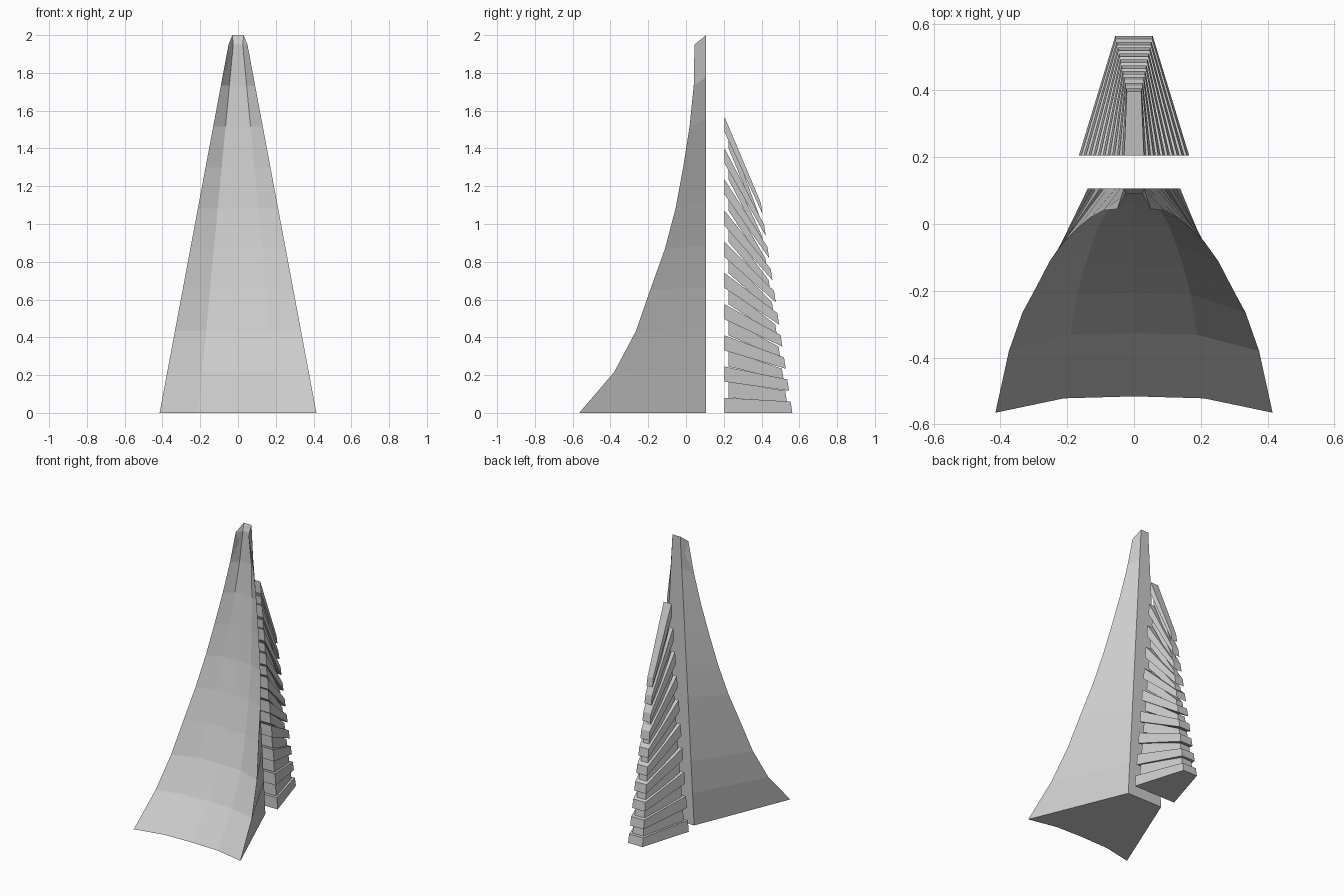
import bpy, bmesh

if "Cube" in bpy.data.objects:
    bpy.data.objects.remove(bpy.data.objects["Cube"])

def finish(bm, name):
    bmesh.ops.recalc_face_normals(bm, faces=bm.faces)
    me = bpy.data.meshes.new(name)
    bm.to_mesh(me)
    bm.free()
    ob = bpy.data.objects.new(name, me)
    bpy.context.collection.objects.link(ob)
    return ob

def hexa(bm, inner, outer):
    """Block between two end rectangles, each given as (y, z, half width) at bottom and top."""
    ends = []
    for (yb, zb, wb), (yt, zt, wt) in (inner, outer):
        ends.append([bm.verts.new(p) for p in
                     ((-wb, yb, zb), (wb, yb, zb), (wt, yt, zt), (-wt, yt, zt))])
    a, b = ends
    bm.faces.new(a)
    bm.faces.new(b)
    for i in range(4):
        j = (i + 1) % 4
        bm.faces.new((a[i], a[j], b[j], b[i]))

# Sail-shaped tower: swept front with two creases, flat back
edge_y = [-.565, -.38, -.265, -.19, -.112, -.055, -.015, .019, .041, .045]
crease_y = [-.522, -.332, -.21, -.13, -.065, -.01, .027, .06, .083, .09]
n = len(edge_y)
bm = bmesh.new()
rows = []
for i, (ey, cy) in enumerate(zip(edge_y, crease_y)):
    t = i / (n - 1)
    z = 1.95 * t
    ex, cx, bx = .415 - .365 * t, .21 - .185 * t, .138 - .108 * t
    half = [(cx, cy, z), (ex, ey, z), (bx, .107, 2 * t)]
    ring = [(0, cy + .006 * (1 - t), z)] + half + [(-x, y, zz) for x, y, zz in reversed(half)]
    rows.append([bm.verts.new(p) for p in ring])
for a, b in zip(rows, rows[1:]):
    for i in range(7):
        j = (i + 1) % 7
        bm.faces.new((a[i], a[j], b[j], b[i]))
for r in (rows[0], rows[-1]):
    bm.faces.new((r[1], r[2], r[3]))
    bm.faces.new((r[0], r[1], r[3], r[4], r[6]))
    bm.faces.new((r[4], r[5], r[6]))
finish(bm, "sail_tower")

# Ten fanned slats, steeper and smaller towards the top
COUNT = 10
def inner_w(z):
    return .165 - .0865 * z
def outer_w(z):
    return .056 - .031 * z
def outer_y(z):
    return .563 - .15 * z

bm = bmesh.new()
for k in range(COUNT):
    zi, zo = .165 * k, .117 * k
    hexa(bm, [(.205, y, inner_w(y)) for y in (zi, zi + .08)],
         [(outer_y(z), z, outer_w(z)) for z in (zo, zo + .06)])
finish(bm, "slats")

# Recessed core filling the gaps between slats
bm = bmesh.new()
for k in range(COUNT - 1):
    zi, zo = .165 * k, .117 * k
    hexa(bm, [(.225, z, inner_w(z) - .018) for z in (zi + .08, zi + .165)],
         [(outer_y(z) - .02, z, outer_w(z) - .012) for z in (zo + .06, zo + .117)])
finish(bm, "slat_core")
